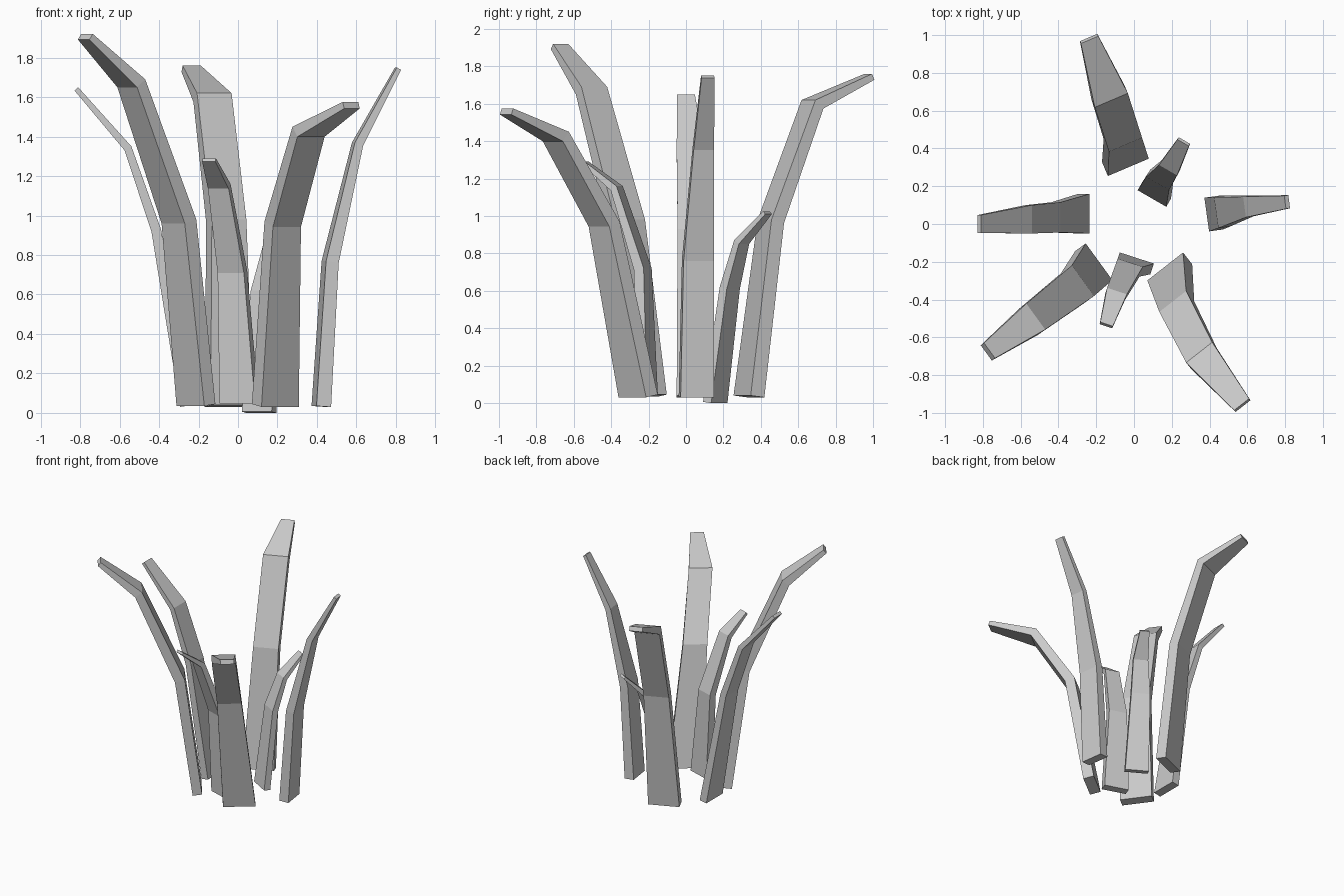
import bpy
import bmesh
from math import cos, sin, radians
from mathutils import Vector

# Remove the default cube
cube = bpy.data.objects.get("Cube")
if cube:
    bpy.data.objects.remove(cube, do_unlink=True)

# Single flat colour
grey = bpy.data.materials.new("light_grey")
grey.use_nodes = True
colour = (0.6, 0.6, 0.6, 1.0)
grey.diffuse_color = colour
grey.node_tree.nodes["Principled BSDF"].inputs["Base Color"].default_value = colour


def make_blade(name, azimuth, path, widths, depths):
    """Loft four-sided sections along the inner face of an outward-bending blade."""
    points = [Vector(p) for p in path]
    angle = radians(azimuth)
    side = Vector((-sin(angle), cos(angle), 0))
    steps = [(b - a).normalized() for a, b in zip(points, points[1:])]
    bm = bmesh.new()
    rings = []
    for i, point in enumerate(points):
        # Mitre each section between the neighbouring segments
        tangent = steps[max(i - 1, 0)] + steps[min(i, len(steps) - 1)]
        outward = side.cross(tangent).normalized() * depths[i]
        half = side * widths[i] / 2
        corners = (point - half, point + half,
                   point + half + outward, point - half + outward)
        rings.append([bm.verts.new(c) for c in corners])
    for low, high in zip(rings, rings[1:]):
        for j in range(4):
            k = (j + 1) % 4
            bm.faces.new((low[j], low[k], high[k], high[j]))
    bm.faces.new(rings[0])
    bm.faces.new(rings[-1])
    bmesh.ops.recalc_face_normals(bm, faces=bm.faces)
    mesh = bpy.data.meshes.new(name)
    bm.to_mesh(mesh)
    bm.free()
    mesh.materials.append(grey)
    blade = bpy.data.objects.new(name, mesh)
    bpy.context.collection.objects.link(blade)
    return blade


# Tall blades around the tuft
make_blade("front_right_blade", 216,
           [(-.185, -.20, .045), (-.27, -.30, .98), (-.52, -.49, 1.69), (-.765, -.67, 1.92)],
           (.24, .20, .17, .10), (.07, .075, .065, .035))

make_blade("front_left_blade", -52,
           [(.165, -.225, .045), (.205, -.41, .97), (.345, -.68, 1.45), (.57, -.955, 1.575)],
           (.24, .18, .175, .10), (.08, .075, .065, .035))

make_blade("back_blade", 113,
           [(-.03, .30, .04), (-.045, .42, .98), (-.12, .655, 1.62), (-.235, .975, 1.76)],
           (.235, .19, .19, .10), (.08, .075, .065, .035))

# Slimmer blades at the sides
make_blade("right_blade", 180,
           [(-.235, .055, .04), (-.39, .035, .93), (-.54, .025, 1.35), (-.81, 0, 1.65)],
           (.21, .16, .15, .095), (.06, .05, .04, .025))

make_blade("left_blade", 8,
           [(.385, .05, .035), (.435, .06, .77), (.585, .09, 1.37), (.80, .115, 1.75)],
           (.18, .165, .11, .07), (.075, .065, .045, .025))

# Short blades filling the gaps
make_blade("short_front_blade", 252,
           [(.015, -.18, .05), (-.02, -.205, .72), (-.09, -.355, 1.16), (-.145, -.53, 1.29)],
           (.19, .14, .11, .07), (.06, .055, .04, .02))

make_blade("short_back_blade", 60,
           [(.095, .135, .006), (.125, .215, .62), (.18, .285, .87), (.26, .43, 1.025)],
           (.175, .14, .11, .07), (.05, .045, .035, .02))
